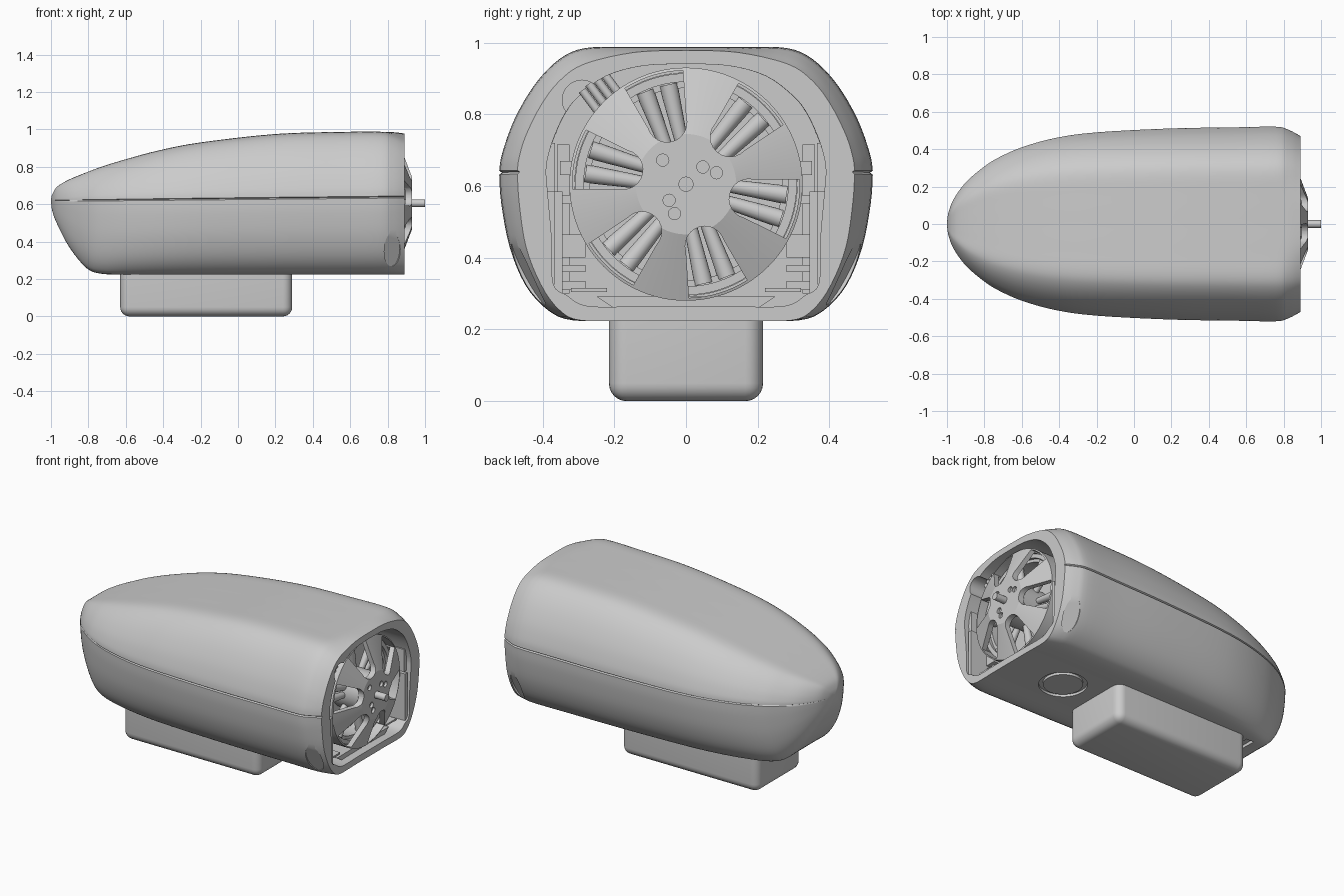
import bpy, bmesh, math
from mathutils import Vector, Matrix

if "Cube" in bpy.data.objects:
    bpy.data.objects.remove(bpy.data.objects["Cube"])

CZ = 0.605  # height of the fan axis


def make(name, bm, angle=35):
    bmesh.ops.recalc_face_normals(bm, faces=bm.faces[:])
    me = bpy.data.meshes.new(name)
    bm.to_mesh(me)
    bm.free()
    ob = bpy.data.objects.new(name, me)
    bpy.context.collection.objects.link(ob)
    bpy.ops.object.select_all(action='DESELECT')
    ob.select_set(True)
    bpy.context.view_layer.objects.active = ob
    bpy.ops.object.shade_smooth_by_angle(angle=math.radians(angle))
    return ob


def cut(ob, bm):
    cutter = make("cutter", bm)
    cutter.hide_render = True
    m = ob.modifiers.new("cut", 'BOOLEAN')
    m.object, m.operation, m.solver = cutter, 'DIFFERENCE', 'EXACT'
    bpy.ops.object.select_all(action='DESELECT')
    bpy.context.view_layer.objects.active = ob
    ob.select_set(True)
    bpy.ops.object.modifier_apply(modifier=m.name)
    bpy.data.objects.remove(cutter)
    bpy.ops.object.shade_smooth_by_angle(angle=math.radians(35))


def add_cyl(bm, centre, axis, r1, depth, r2=None, seg=32, sx=1, sy=1):
    z = Vector(axis).normalized()
    x = Vector((1, 0, 0)) if abs(z.x) < 0.9 else Vector((0, 1, 0))
    x = (x - z * x.dot(z)).normalized()
    rot = Matrix((x, z.cross(x), z)).transposed().to_4x4()
    mat = Matrix.Translation(centre) @ rot @ Matrix.Diagonal((sx, sy, 1, 1))
    bmesh.ops.create_cone(bm, cap_ends=True, segments=seg, radius1=r1,
                          radius2=r1 if r2 is None else r2, depth=depth, matrix=mat)


def add_box(bm, x0, x1, y0, y1, z0, z1):
    mat = Matrix.Translation(((x0 + x1) / 2, (y0 + y1) / 2, (z0 + z1) / 2)) @ \
        Matrix.Diagonal((x1 - x0, y1 - y0, z1 - z0, 1))
    return bmesh.ops.create_cube(bm, size=1, matrix=mat)


def spline(pts, n):
    pts = [Vector(p) for p in pts]
    out = []
    for i in range(len(pts) - 1):
        p1, p2 = pts[i], pts[i + 1]
        p0, p3 = pts[max(i - 1, 0)], pts[min(i + 2, len(pts) - 1)]
        for k in range(n):
            t = k / n
            out.append(0.5 * (2 * p1 + (p2 - p0) * t + (2 * p0 - 5 * p1 + 4 * p2 - p3) * t * t
                              + (3 * p1 - p0 - 3 * p2 + p3) * t ** 3))
    return out + [pts[-1]]


def half(upper, lower, groove):
    # Half cross-section from top centre to bottom centre, with the seam groove
    up = spline(upper + [(1, 0.014)], 4)
    lo = spline([(1, -0.014)] + [(u, -v) for u, v in lower], 4)
    return up + [Vector((groove, 0))] + lo


MID = half([(0, 1), (.3, 1), (.54, .99), (.68, .9), (.81, .7), (.92, .42), (.985, .15)],
           [(.99, .2), (.945, .5), (.86, .76), (.74, .93), (.6, 1), (.3, 1), (0, 1)], .985)
REAR = half([(0, 1), (.3, .985), (.6, .89), (.75, .75), (.86, .55), (.95, .3), (.99, .12)],
            [(.99, .2), (.95, .5), (.86, .76), (.75, .93), (.62, 1), (.3, 1), (0, 1)], .985)
HOLE = half([(0, 1), (.3, .985), (.57, .89), (.77, .7), (.87, .53), (.95, .3), (.99, .12)],
            [(.985, .2), (.96, .5), (.95, .83), (.85, .92), (.7, 1), (.3, 1), (0, 1)], 1)


def ring(bm, prof, x, w, zt, zb):
    s = 0.63 + 0.01 * x
    pts = [(u * w, s + v * ((zt - s) if v > 0 else (s - zb))) for u, v in prof]
    pts += [(-y, z) for y, z in pts[-2:0:-1]]
    return [bm.verts.new((x, y, z)) for y, z in pts]


# Shell: x, half width, top, bottom, blend to the rear profile
stations = [(-1, .006, .626, .612, 0), (-.992, .06, .655, .56, 0), (-.965, .132, .695, .49, 0),
            (-.9, .222, .733, .368, 0), (-.81, .3, .77, .26, 0), (-.73, .352, .8, .23, 0),
            (-.6, .41, .84, .226, 0), (-.42, .46, .888, .225, 0), (-.2, .49, .93, .225, 0),
            (.2, .511, .975, .225, 0), (.55, .517, .986, .225, 0), (.76, .52, .987, .225, 0),
            (.83, .502, .985, .225, .4), (.89, .47, .978, .225, 1)]
bm = bmesh.new()
rings = []
for x, w, zt, zb, t in (tuple(p) for p in spline(stations, 4)):
    rings.append(ring(bm, [a.lerp(b, t) for a, b in zip(MID, REAR)], x, w, zt, zb))
rings.append(ring(bm, HOLE, .89, .39, .94, .265))
rings.append(ring(bm, HOLE, .45, .39, .94, .265))
for a, b in zip(rings, rings[1:]):
    for i in range(len(a)):
        j = (i + 1) % len(a)
        bm.faces.new((a[i], a[j], b[j], b[i]))
bm.faces.new(rings[0])
bm.faces.new(rings[-1])
shell = make("shell", bm)

# Recesses: side ovals, round foot seat, nose slot, cable port
bm = bmesh.new()
for s in (-1, 1):
    n = Vector((.3, s * .85, -.45)).normalized()
    add_cyl(bm, Vector((.827, s * .452, .35)) + n * .028, n, 1, .09, sx=.045, sy=.1)
add_cyl(bm, (.51, 0, .22), (0, 0, 1), .135, .04, seg=48)
add_box(bm, -.7, -.65, -.19, .19, .2, .245)
add_cyl(bm, (.78, -.29, .84), (1, 0, 0), .055, .3)
cut(shell, bm)

bm = bmesh.new()
add_cyl(bm, (.51, 0, .235), (0, 0, 1), .11, .02, seg=48)
make("round_foot", bm)

# Rounded base block
bm = bmesh.new()
add_box(bm, -.63, .29, -.215, .215, 0, .255)
edges = [e for e in bm.edges if not all(v.co.z > .2 for v in e.verts)]
bmesh.ops.bevel(bm, geom=edges, offset=.05, segments=6, profile=.5, affect='EDGES')
make("base_block", bm)


def lathe(bm, prof, seg=96):
    rows = []
    for k in range(seg):
        a = 2 * math.pi * k / seg
        rows.append([(x, r * math.cos(a), CZ + r * math.sin(a)) for r, x in prof])
    vs = [[bm.verts.new(p) for p in row] for row in rows]
    for k in range(seg):
        a, b = vs[k], vs[(k + 1) % seg]
        for i in range(len(prof)):
            j = (i + 1) % len(prof)
            bm.faces.new((a[i], a[j], b[j], b[i]))


# Fan cover: conical wheel with six rounded windows
bm = bmesh.new()
lathe(bm, [(.01, .93), (.14, .93), (.325, .86), (.325, .68), (.31, .68), (.31, .835),
           (.14, .895), (.01, .895)])
cover = make("fan_cover", bm, 20)

WINDOWS = [math.radians(107 + 60 * k) for k in range(6)]


def polar(x, a, r, t):
    return Vector((x, r * math.cos(a) - t * math.sin(a), CZ + r * math.sin(a) + t * math.cos(a)))


bm = bmesh.new()
for a in WINDOWS:
    outline = [(.18 - .055 * math.sin(math.pi * k / 12), .055 * math.cos(math.pi * k / 12))
               for k in range(13)]
    outline += [(.317 * math.cos(f), .317 * math.sin(f)) for f in
                [-.27 + .54 * k / 8 for k in range(9)]]
    lo, hi = ([bm.verts.new(polar(x, a, r, t)) for r, t in outline] for x in (.78, 1))
    bm.faces.new(lo)
    bm.faces.new(hi)
    for i in range(len(lo)):
        j = (i + 1) % len(lo)
        bm.faces.new((lo[i], lo[j], hi[j], hi[i]))
for y, z in [(-.065, .672), (.047, .653), (.085, .637), (-.047, .56), (-.032, .523)]:
    add_cyl(bm, (.93, y, z), (1, 0, 0), .017, .03, seg=20)
cut(cover, bm)

# Shaft and the inner hub and motor disc
bm = bmesh.new()
add_cyl(bm, (.85, 0, CZ), (1, 0, 0), .021, .3)
make("shaft", bm)
bm = bmesh.new()
add_cyl(bm, (.8, 0, CZ), (1, 0, 0), .12, .18, seg=48)
add_cyl(bm, (.67, 0, CZ), (1, 0, 0), .32, .1, seg=64)
make("motor", bm)

# Stepped ring and paired rods seen behind the windows
bm = bmesh.new()
lathe(bm, [(.309, .815), (.285, .815), (.285, .795), (.268, .795), (.268, .72), (.309, .72)])
make("inner_ring", bm)
bm = bmesh.new()
for a in WINDOWS:
    for s in (-1, 1):
        p, q = polar(.785, a, .11, s * .022), polar(.785, a, .28, s * .034)
        add_cyl(bm, (p + q) / 2, q - p, .018, (q - p).length, .026, seg=16)
make("inner_rods", bm)

# Side rails and stacked brackets beside the fan
for s, side in ((-1, "left"), (1, "right")):
    def side_box(bm, x0, x1, y0, y1, z0, z1):
        add_box(bm, x0, x1, *sorted((s * y0, s * y1)), z0, z1)
    bm = bmesh.new()
    side_box(bm, .55, .88, .345, .368, .28, .585)
    side_box(bm, .55, .86, .365, .392, .585, .72)
    make(side + "_rail", bm)
    bm = bmesh.new()
    side_box(bm, .5, .74, .325, .36, .3, .715)
    for z0, z1 in ((.31, .335), (.36, .38), (.40, .465), (.55, .575), (.63, .67)):
        side_box(bm, .5, .77, .28, .352, z0, z1)
    side_box(bm, .5, .84, .22, .32, .305, .315)
    make(side + "_bracket", bm)

# Floor plate and cable plug
bm = bmesh.new()
plate = add_box(bm, .47, .84, -.25, .25, .262, .292)
for v in plate["verts"]:
    if v.co.z < .27:
        v.co.y *= .82
make("floor_plate", bm)
bm = bmesh.new()
for k in range(4):
    p = Vector((.82, -.265 + .018 * k, .835 + .018 * k))
    add_cyl(bm, p, (0, .6, -.8), .012, .08, seg=16)
make("cable_plug", bm)
